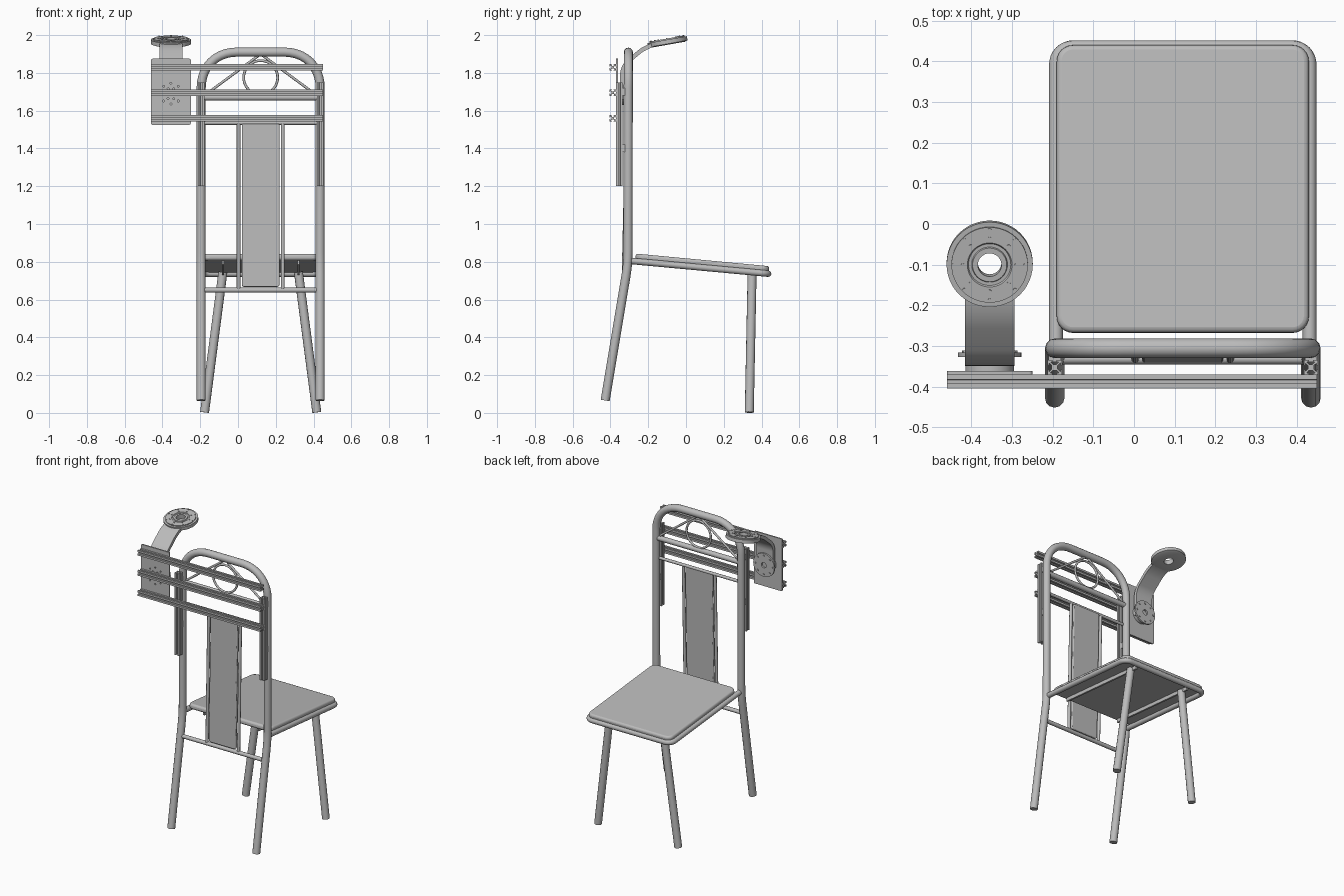
import bpy, bmesh
from math import pi, cos, sin, radians, atan2
from mathutils import Vector, Matrix

if "Cube" in bpy.data.objects:
    bpy.data.objects.remove(bpy.data.objects["Cube"])

grey = bpy.data.materials.new("light_grey")
grey.use_nodes = True
grey.diffuse_color = (0.5, 0.5, 0.5, 1)
grey.node_tree.nodes["Principled BSDF"].inputs["Base Color"].default_value = (0.5, 0.5, 0.5, 1)

MID = 0.12      # centre line of the chair
HALF = 0.315    # half spacing of the posts
ARM_X = -0.355  # centre line of the side arm


def add(name, mesh, matrix=None, smooth=True):
    ob = bpy.data.objects.new(name, mesh)
    bpy.context.collection.objects.link(ob)
    mesh.materials.clear()
    mesh.materials.append(grey)
    if matrix is not None:
        mesh.transform(matrix)
    if smooth:
        bpy.ops.object.select_all(action='DESELECT')
        ob.select_set(True)
        bpy.context.view_layer.objects.active = ob
        bpy.ops.object.shade_smooth_by_angle(angle=radians(35))
    return ob


def fillet(points, radius, steps=8):
    """Round the inner corners of a path."""
    pts = [Vector(p) for p in points]
    out = [pts[0]]
    for a, b, c in zip(pts, pts[1:], pts[2:]):
        u, v = (a - b).normalized(), (c - b).normalized()
        p, q = b + u * radius, b + v * radius
        for i in range(steps + 1):
            t = i / steps
            w = 0.8 * 2 * t * (1 - t)
            out.append((p * (1 - t) ** 2 + b * w + q * t * t) / ((1 - t) ** 2 + w + t * t))
    return out + [pts[-1]]


def tube(name, points, radius, closed=False):
    curve = bpy.data.curves.new(name, 'CURVE')
    curve.dimensions = '3D'
    curve.bevel_depth = radius
    curve.bevel_resolution = 4
    curve.use_fill_caps = True
    line = curve.splines.new('POLY')
    line.points.add(len(points) - 1)
    for cp, p in zip(line.points, points):
        cp.co = (*p, 1)
    line.use_cyclic_u = closed
    temp = bpy.data.objects.new(name, curve)
    bpy.context.collection.objects.link(temp)
    bpy.context.view_layer.update()
    mesh = bpy.data.meshes.new_from_object(temp.evaluated_get(bpy.context.evaluated_depsgraph_get()))
    bpy.data.objects.remove(temp)
    return add(name, mesh)


def prism(name, outline, depth, matrix, bevel=0):
    """Extrude an outline along local z, centred on it."""
    bm = bmesh.new()
    face = bm.faces.new([bm.verts.new((x, y, -depth / 2)) for x, y in outline])
    top = bmesh.ops.extrude_face_region(bm, geom=[face])["geom"]
    bmesh.ops.translate(bm, vec=(0, 0, depth), verts=[v for v in top if isinstance(v, bmesh.types.BMVert)])
    bmesh.ops.recalc_face_normals(bm, faces=bm.faces)
    mesh = bpy.data.meshes.new(name)
    bm.to_mesh(mesh)
    bm.free()
    ob = add(name, mesh, matrix)
    if bevel:
        mod = ob.modifiers.new("soft_edge", 'BEVEL')
        mod.width, mod.segments, mod.limit_method = bevel, 3, 'ANGLE'
        mod.angle_limit = radians(50)
    return ob


def rect(w, h):
    return [(-w / 2, -h / 2), (w / 2, -h / 2), (w / 2, h / 2), (-w / 2, h / 2)]


def circle(r, n=40):
    return [(r * cos(2 * pi * i / n), r * sin(2 * pi * i / n)) for i in range(n)]


def rounded(w, h, r, n=6):
    out = []
    for k, (sx, sy) in enumerate([(1, 1), (-1, 1), (-1, -1), (1, -1)]):
        for i in range(n + 1):
            a = pi / 2 * (k + i / n)
            out.append((sx * (w / 2 - r) + r * cos(a), sy * (h / 2 - r) + r * sin(a)))
    return out


def at(x, y, z):
    return Matrix.Translation((x, y, z))


def lathe(name, profile, matrix, n=48):
    """Spin a closed (radius, height) profile about local z."""
    bm = bmesh.new()
    rings = [[bm.verts.new((r * cos(2 * pi * i / n), r * sin(2 * pi * i / n), z)) for r, z in profile]
             for i in range(n)]
    for i in range(n):
        a, b = rings[i], rings[(i + 1) % n]
        for j in range(len(profile)):
            k = (j + 1) % len(profile)
            bm.faces.new([a[j], b[j], b[k], a[k]])
    bmesh.ops.recalc_face_normals(bm, faces=bm.faces)
    mesh = bpy.data.meshes.new(name)
    bm.to_mesh(mesh)
    bm.free()
    return add(name, mesh, matrix)


STAND = Matrix.Rotation(pi / 2, 4, 'X')   # local z to -y
ALONG_X = Matrix.Rotation(pi / 2, 4, 'Y')

# Back frame: one bent tube from foot to foot
corner = fillet([(HALF, -0.307, 1.3), (HALF, -0.305, 1.91), (0, -0.305, 1.91)], 0.19, 10)
bend = fillet([(HALF, -0.428, 0.066), (HALF, -0.307, 0.79), (HALF, -0.307, 1.3)], 0.06, 5)
side = bend[:-1] + corner[1:-1]
tube("back_frame", [(MID - p.x, p.y, p.z) for p in side]
     + [(MID + p.x, p.y, p.z) for p in reversed(side)], 0.024)

# Cross rails of the back
for name, z, y, r in [("lower_rail", 0.65, -0.332, 0.013), ("upper_rail", 1.67, -0.306, 0.017),
                      ("panel_rail", 1.535, -0.312, 0.010)]:
    tube(name, [(MID - HALF, y, z), (MID + HALF, y, z)], r)

# Back panel with its side rods
lean = Matrix.Rotation(-atan2(0.02, 0.88), 4, 'X')
prism("back_panel", rounded(0.2, 0.865, 0.012), 0.018, at(MID, -0.322, 1.1) @ lean @ STAND, 0.005)
for s, word in [(-1, "right"), (1, "left")]:
    x = MID + s * 0.117
    tube(word + "_panel_rod", [(x, -0.332, 0.65), (x, -0.312, 1.535)], 0.010)
    # Diagonal ornament rods
    tube(word + "_diagonal_rod", [(MID + s * 0.285, -0.306, 1.69), (MID, -0.306, 1.9)], 0.007)
    # Front legs
    tube(word + "_front_leg", [(MID + s * 0.297, 0.335, 0.003), (MID + s * 0.2, 0.35, 0.745)], 0.024)
tube("ornament_ring", [(MID + x, -0.306, 1.775 + y) for x, y in circle(0.09)], 0.007, True)

# Seat tube, cushion and rails underneath
tube("seat_tube", fillet([(MID - 0.312, -0.3, 0.805), (MID - 0.312, 0.435, 0.737),
                          (MID + 0.312, 0.435, 0.737), (MID + 0.312, -0.3, 0.805)], 0.045), 0.017)
slope = Matrix.Rotation(-atan2(0.066, 0.7), 4, 'X')
prism("seat_cushion", rounded(0.62, 0.71, 0.04), 0.034, at(MID, 0.086, 0.793) @ slope, 0.012)
for s in (-1, 1):
    prism("seat_rail", rect(0.012, 0.66), 0.025, at(MID + s * 0.2, 0.08, 0.766) @ slope)

# Slotted bars: four equal sides with a T-shaped groove
H = 0.0175
groove = [(-1, -1), (-.28, -1), (-.28, -.78), (-.58, -.78), (-.25, -.42),
          (.25, -.42), (.58, -.78), (.28, -.78), (.28, -1)]
slotted = []
for k in range(4):
    slotted += [(x * H, y * H) for x, y in groove]
    groove = [(-y, x) for x, y in groove]
for z in (1.83, 1.695, 1.56):
    prism("horizontal_slotted_bar", slotted, 0.91, at(-0.005, -0.3875, z) @ ALONG_X)
for s in (-1, 1):
    prism("vertical_slotted_bar", slotted, 0.55, at(MID + s * HALF, -0.3525, 1.475))
    for z in (1.4, 1.7):
        prism("post_clamp", rect(0.03, 0.04), 0.016, at(MID + s * HALF, -0.331, z) @ STAND)

# Mounting plate with drilled holes
plate = prism("mounting_plate", rounded(0.21, 0.35, 0.008), 0.009, at(ARM_X, -0.3655, 1.7) @ STAND)
bm = bmesh.new()
for r, count in [(0.055, 8), (0.03, 6)]:
    for x, y in circle(r, count):
        bmesh.ops.create_cone(bm, cap_ends=True, segments=10, radius1=0.005, radius2=0.005, depth=0.05,
                              matrix=at(ARM_X, -0.3655, 1.69) @ STAND @ at(x, y, 0))
mesh = bpy.data.meshes.new("hole_cutter")
bm.to_mesh(mesh)
bm.free()
cutter = add("hole_cutter", mesh, smooth=False)
cutter.hide_render = True
cutter.hide_viewport = True
cutter.display_type = 'WIRE'
cut = plate.modifiers.new("holes", 'BOOLEAN')
cut.object, cut.operation = cutter, 'DIFFERENCE'

# Round base on the plate
TO_BACK = Matrix.Rotation(-pi / 2, 4, 'X')   # local z to +y
base = at(ARM_X, -0.361, 1.69) @ TO_BACK
lathe("arm_base", [(0.018, 0), (0.06, 0), (0.06, 0.034), (0.078, 0.034), (0.078, 0.045), (0.018, 0.045)], base)
for x, y in circle(0.062, 8):
    prism("base_bolt", circle(0.006, 10), 0.006, base @ at(x, y, 0.047))

# Curved flat arm: a bent strip swept from base to head
path = fillet([(0, -0.338, 1.66), (0, -0.338, 1.835), (0, -0.215, 1.938), (0, -0.13, 1.957)], 0.045, 6)
outer, inner = [], []
for i, p in enumerate(path):
    d = (path[min(i + 1, len(path) - 1)] - path[max(i - 1, 0)]).normalized()
    n = Vector((0, -d.z, d.y)) * 0.011
    outer.append(((p + n).y, (p + n).z))
    inner.append(((p - n).y, (p - n).z))
swap = Matrix(((0, 0, 1, 0), (1, 0, 0, 0), (0, 1, 0, 0), (0, 0, 0, 1)))
prism("curved_arm", outer + inner[::-1], 0.122, at(ARM_X, 0, 0) @ swap)

# Tilted round head with stepped rings and bolts
head = at(ARM_X, -0.098, 1.966) @ Matrix.Rotation(radians(10), 4, 'X')
lathe("head_disc", [(0.029, -0.017), (0.09, -0.017), (0.106, -0.012), (0.106, 0.01), (0.094, 0.01),
                    (0.094, 0.016), (0.055, 0.016), (0.052, 0.011), (0.044, 0.011), (0.042, 0.016),
                    (0.029, 0.016)], head)
for r, count, z in [(0.088, 8, 0.017), (0.066, 8, 0.017)]:
    for x, y in circle(r, count):
        prism("head_bolt", circle(0.0045, 10), 0.005, head @ at(x, y, z))
